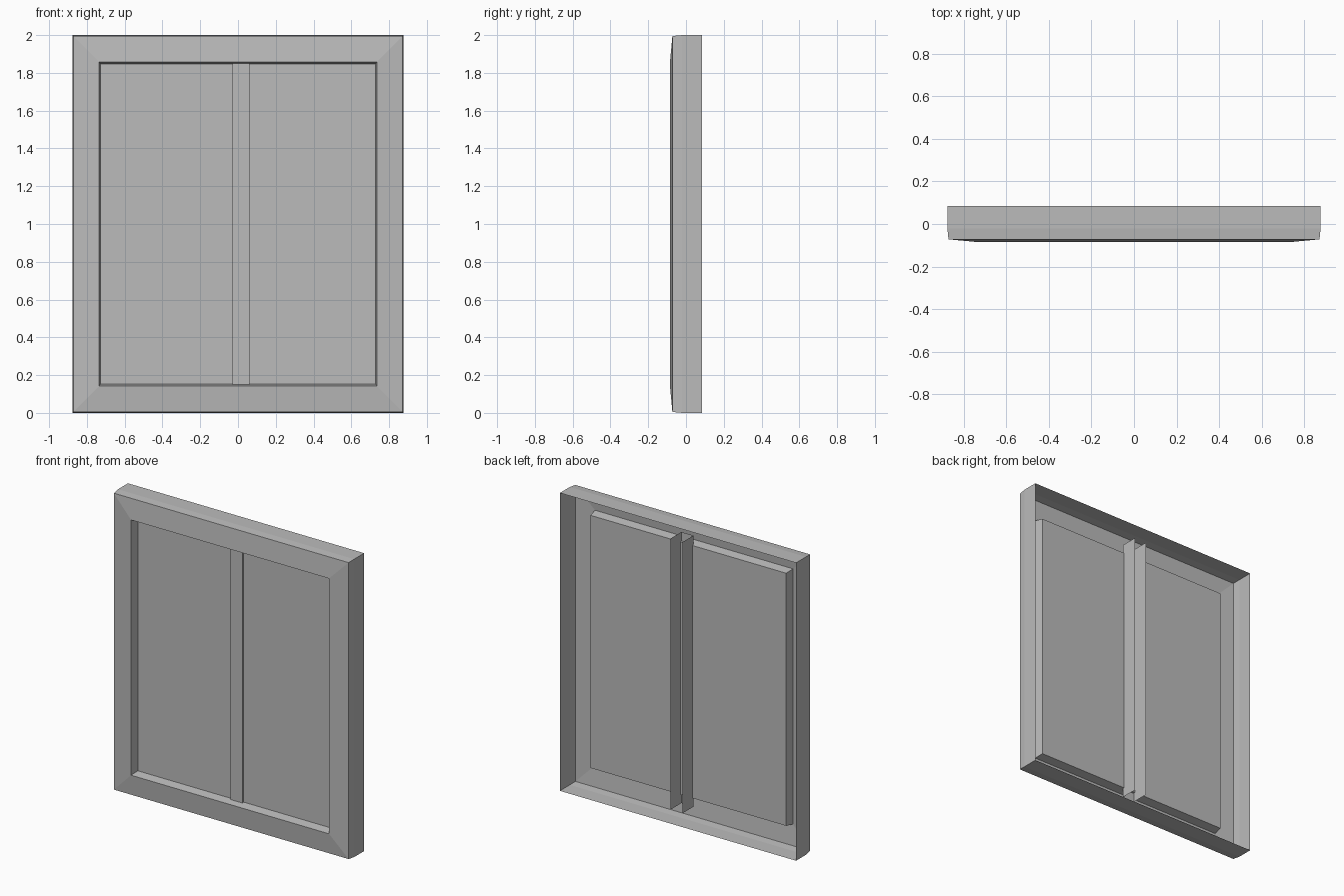
import bpy
import bmesh

cube = bpy.data.objects.get("Cube")
if cube:
    bpy.data.objects.remove(cube, do_unlink=True)

# One plain grey for the whole window
grey = bpy.data.materials.new("plain_grey")
grey.use_nodes = True
grey.diffuse_color = (0.5, 0.5, 0.5, 1)
bsdf = next(n for n in grey.node_tree.nodes if n.type == 'BSDF_PRINCIPLED')
bsdf.inputs["Base Color"].default_value = (0.5, 0.5, 0.5, 1)
bsdf.inputs["Roughness"].default_value = 0.8


def make_object(name, bm):
    mesh = bpy.data.meshes.new(name)
    bm.to_mesh(mesh)
    bm.free()
    mesh.materials.append(grey)
    obj = bpy.data.objects.new(name, mesh)
    bpy.context.collection.objects.link(obj)
    return obj


def rectangle(bm, x0, x1, z0, z1, y):
    """Rectangular loop, counter-clockwise from the front."""
    corners = ((x0, z0), (x1, z0), (x1, z1), (x0, z1))
    return [bm.verts.new((x, y, z)) for x, z in corners]


def loft(bm, a, b):
    """Bridge two rectangular loops with quads."""
    for i in range(4):
        j = (i + 1) % 4
        bm.faces.new((a[i], a[j], b[j], b[i]))


# Open-backed frame shell: outer sides, sloped face, recess walls and panel
bm = bmesh.new()
sections = (
    (0.877, 1.0, 0.085),
    (0.877, 1.0, -0.02),
    (0.872, 0.995, -0.072),
    (0.735, 0.857, -0.085),
    (0.727, 0.848, -0.025),
)
loops = [rectangle(bm, -hx, hx, 1 - hz, 1 + hz, y) for hx, hz, y in sections]
for outer, inner in zip(loops, loops[1:]):
    loft(bm, outer, inner)
bm.faces.new(loops[-1])
make_object("frame_and_panel", bm)

# Centre bar: a channel open towards the back, with its ends behind the frame
bm = bmesh.new()
profile = ((-0.03, 0.08), (-0.03, -0.037), (0.06, -0.037), (0.06, 0.08))
low = [bm.verts.new((x, y, 0.09)) for x, y in profile]
high = [bm.verts.new((x, y, 1.91)) for x, y in profile]
for i in range(3):
    bm.faces.new((low[i], low[i + 1], high[i + 1], high[i]))
make_object("centre_bar", bm)
